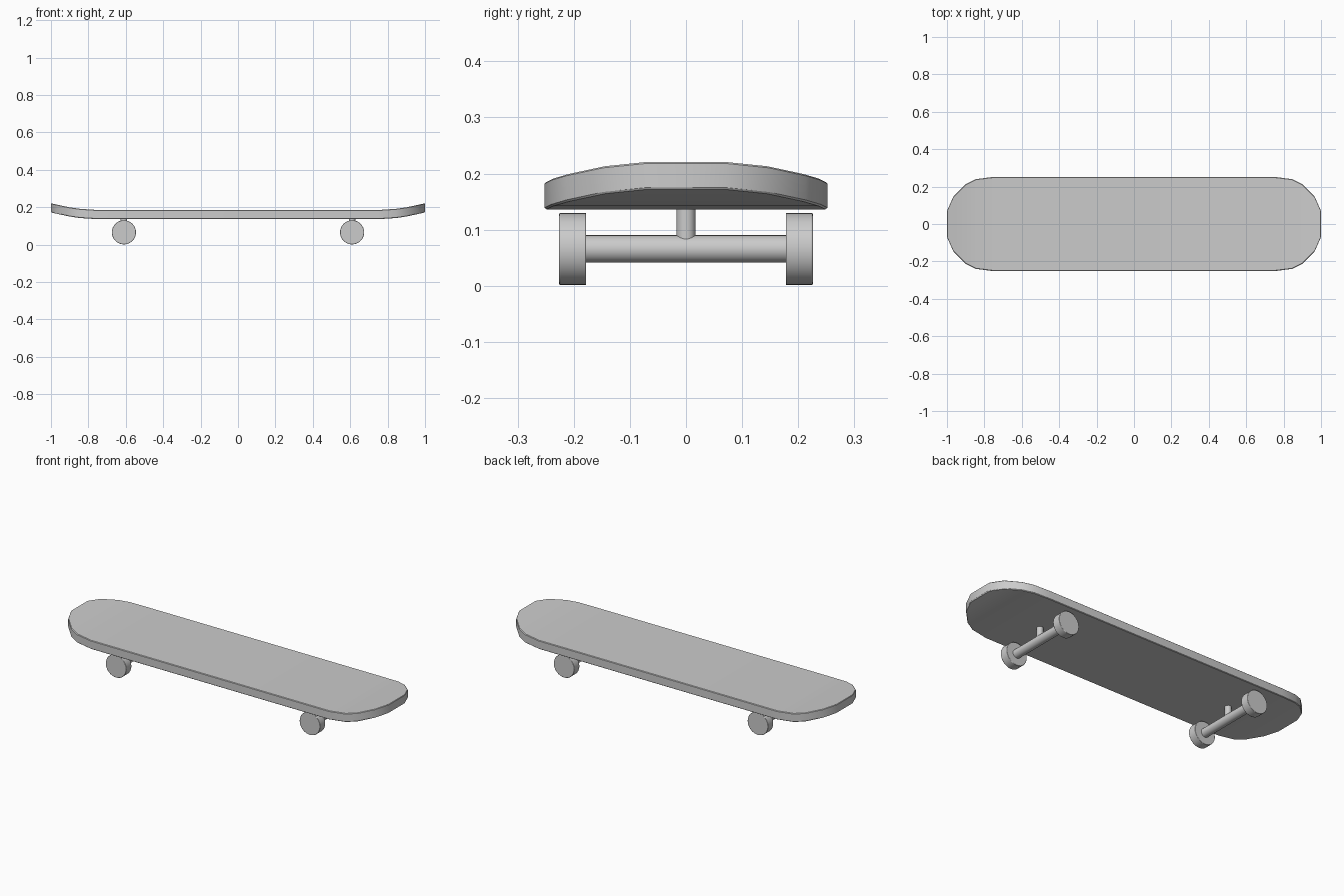
import bpy, bmesh
from math import pi

if "Cube" in bpy.data.objects:
    bpy.data.objects.remove(bpy.data.objects["Cube"])

TRUCK_X, AXLE_Z = 0.61, 0.0655


def finish(obj, bevel=0.0, segments=1):
    """Optional edge bevel plus smooth shading with sharp edges kept."""
    if bevel:
        mod = obj.modifiers.new("edge", 'BEVEL')
        mod.width = bevel
        mod.segments = segments
        mod.limit_method = 'ANGLE'
        mod.angle_limit = 1.0
    bpy.ops.object.select_all(action='DESELECT')
    obj.select_set(True)
    bpy.context.view_layer.objects.active = obj
    bpy.ops.object.shade_smooth_by_angle(angle=pi / 6)


def cylinder(name, radius, length, loc, along_y=False, bevel=0.0):
    bpy.ops.mesh.primitive_cylinder_add(
        vertices=32, radius=radius, depth=length, location=loc,
        rotation=(pi / 2 if along_y else 0, 0, 0))
    obj = bpy.context.object
    obj.name = name
    finish(obj, bevel, 2)


# Deck: (x, half width, upward kick) stations, mirrored to both ends
half = [(0.75, 0.252, 0.0), (0.845, 0.24, 0.006), (0.90, 0.213, 0.014),
        (0.965, 0.148, 0.028), (1.0, 0.07, 0.036)]
stations = [(-x, w, k) for x, w, k in reversed(half)] + half
bm = bmesh.new()
rows = [[bm.verts.new((x, s * w, 0.136 + k)) for s in (-1, 1)]
        for x, w, k in stations]
for a, b in zip(rows, rows[1:]):
    bm.faces.new((a[0], b[0], b[1], a[1]))
top = bmesh.ops.extrude_face_region(bm, geom=bm.faces[:], use_keep_orig=True)
bmesh.ops.translate(bm, vec=(0, 0, 0.049),
                    verts=[v for v in top["geom"] if isinstance(v, bmesh.types.BMVert)])
bmesh.ops.recalc_face_normals(bm, faces=bm.faces[:])
mesh = bpy.data.meshes.new("deck")
bm.to_mesh(mesh)
bm.free()
deck = bpy.data.objects.new("deck", mesh)
bpy.context.collection.objects.link(deck)
finish(deck, 0.003)

# Trucks: post, axle and a pair of wheels at each end
for end, sx in (("rear", -1), ("front", 1)):
    x = sx * TRUCK_X
    cylinder(end + "_post", 0.017, 0.07, (x, 0, 0.11))
    cylinder(end + "_axle", 0.0245, 0.38, (x, 0, AXLE_Z), True)
    for side, sy in (("right", -1), ("left", 1)):
        cylinder(f"{end}_{side}_wheel", 0.0645, 0.048,
                 (x, sy * 0.202, AXLE_Z), True, 0.002)
